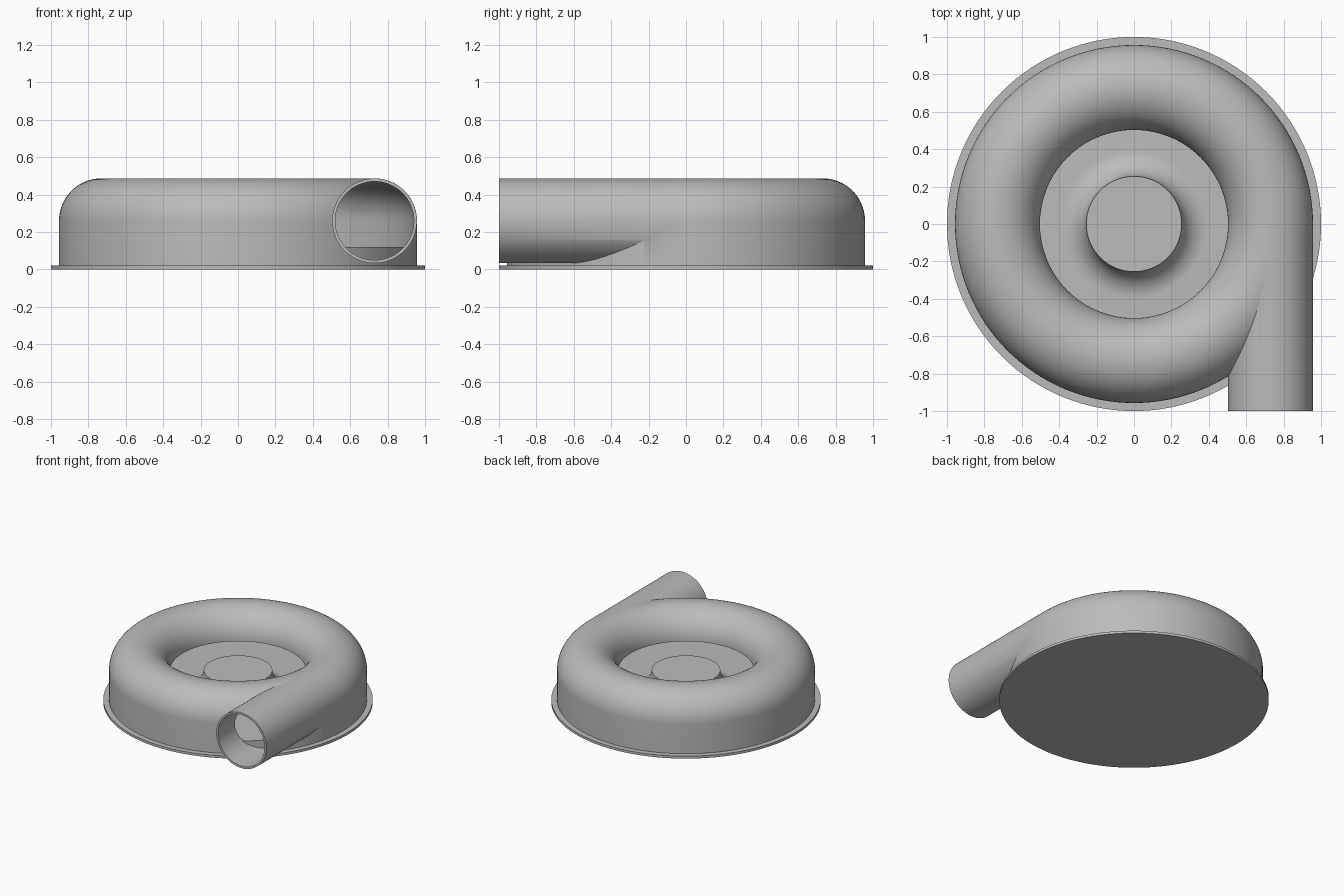
import bpy
import bmesh
from math import cos, sin, pi, radians
from mathutils import Matrix

if "Cube" in bpy.data.objects:
    bpy.data.objects.remove(bpy.data.objects["Cube"], do_unlink=True)

RING, AXIS_Z = 0.73, 0.26        # scroll centre radius and height
OUTER, INNER = 0.227, 0.211      # outside and bore radius of the scroll
SEGMENTS = 128

grey = bpy.data.materials.new("cast_grey")
grey.use_nodes = True
grey.diffuse_color = (0.5, 0.5, 0.5, 1)
grey.node_tree.nodes["Principled BSDF"].inputs["Base Color"].default_value = (0.5, 0.5, 0.5, 1)


def finish(name, bm):
    """Turn a bmesh into an object with the shared material."""
    bmesh.ops.recalc_face_normals(bm, faces=bm.faces)
    mesh = bpy.data.meshes.new(name)
    bm.to_mesh(mesh)
    bm.free()
    obj = bpy.data.objects.new(name, mesh)
    mesh.materials.append(grey)
    bpy.context.collection.objects.link(obj)
    return obj


def arc(cx, cz, radius, start, end, steps):
    """Profile points along a circular arc, angles in degrees."""
    angles = [radians(start + (end - start) * i / steps) for i in range(steps + 1)]
    return [(cx + radius * cos(a), cz + radius * sin(a)) for a in angles]


def lathe(name, profile):
    """Solid of revolution about z; the profile starts and ends on the axis."""
    bm = bmesh.new()
    verts = [bm.verts.new((r, 0, z)) for r, z in profile]
    edges = [bm.edges.new(pair) for pair in zip(verts, verts[1:])]
    bmesh.ops.spin(bm, geom=verts + edges, cent=(0, 0, 0), axis=(0, 0, 1),
                   angle=2 * pi, steps=SEGMENTS, use_merge=True)
    bmesh.ops.remove_doubles(bm, verts=bm.verts, dist=0.0001)
    return finish(name, bm)


def pipe(name, radius, y_start, y_end):
    """Solid cylinder along y on the outlet axis."""
    bm = bmesh.new()
    place = Matrix.Translation((RING, (y_start + y_end) / 2, AXIS_Z)) @ Matrix.Rotation(pi / 2, 4, "X")
    bmesh.ops.create_cone(bm, cap_ends=True, segments=96, radius1=radius, radius2=radius,
                          depth=y_end - y_start, matrix=place)
    return finish(name, bm)


def combine(target, tool, operation):
    """Apply a boolean and discard the tool."""
    mod = target.modifiers.new(operation, "BOOLEAN")
    mod.operation, mod.solver, mod.object = operation, "EXACT", tool
    bpy.context.view_layer.objects.active = target
    bpy.ops.object.modifier_apply(modifier=mod.name)
    bpy.data.objects.remove(tool, do_unlink=True)


# Scroll casing with its flange, as a filled solid
casing = lathe("scroll_casing",
               [(0, 0), (1, 0), (1, 0.02), (RING + OUTER, 0.02)]
               + arc(RING, AXIS_Z, OUTER, 0, 180, 40)
               + [(RING - OUTER, 0.255), (0, 0.255)])

# Tangential outlet pipe
combine(casing, pipe("outlet_pipe", OUTER - 0.0005, -1, 0), "UNION")

# Hollow out the scroll and open the central inlet
cavity = lathe("cavity_cutter",
               [(0, 0.06), (RING + INNER, 0.06)]
               + arc(RING, AXIS_Z, INNER, 0, 180, 40)
               + [(0.5, AXIS_Z), (0.5, 0.3), (0, 0.3)])
combine(casing, cavity, "DIFFERENCE")
combine(casing, pipe("bore_cutter", INNER - 0.001, -1.1, -0.01), "DIFFERENCE")

# Raised floor with a flared central hub
hub = lathe("floor_and_hub",
            [(0, 0.03), (0.95, 0.03), (0.95, 0.12)]
            + arc(0.395, AXIS_Z, 0.14, 270, 180, 16)
            + [(0, AXIS_Z)])

# Smooth curves, crisp rims
for obj in (casing, hub):
    bpy.ops.object.select_all(action="DESELECT")
    obj.select_set(True)
    bpy.context.view_layer.objects.active = obj
    bpy.ops.object.shade_smooth_by_angle(angle=radians(30))
